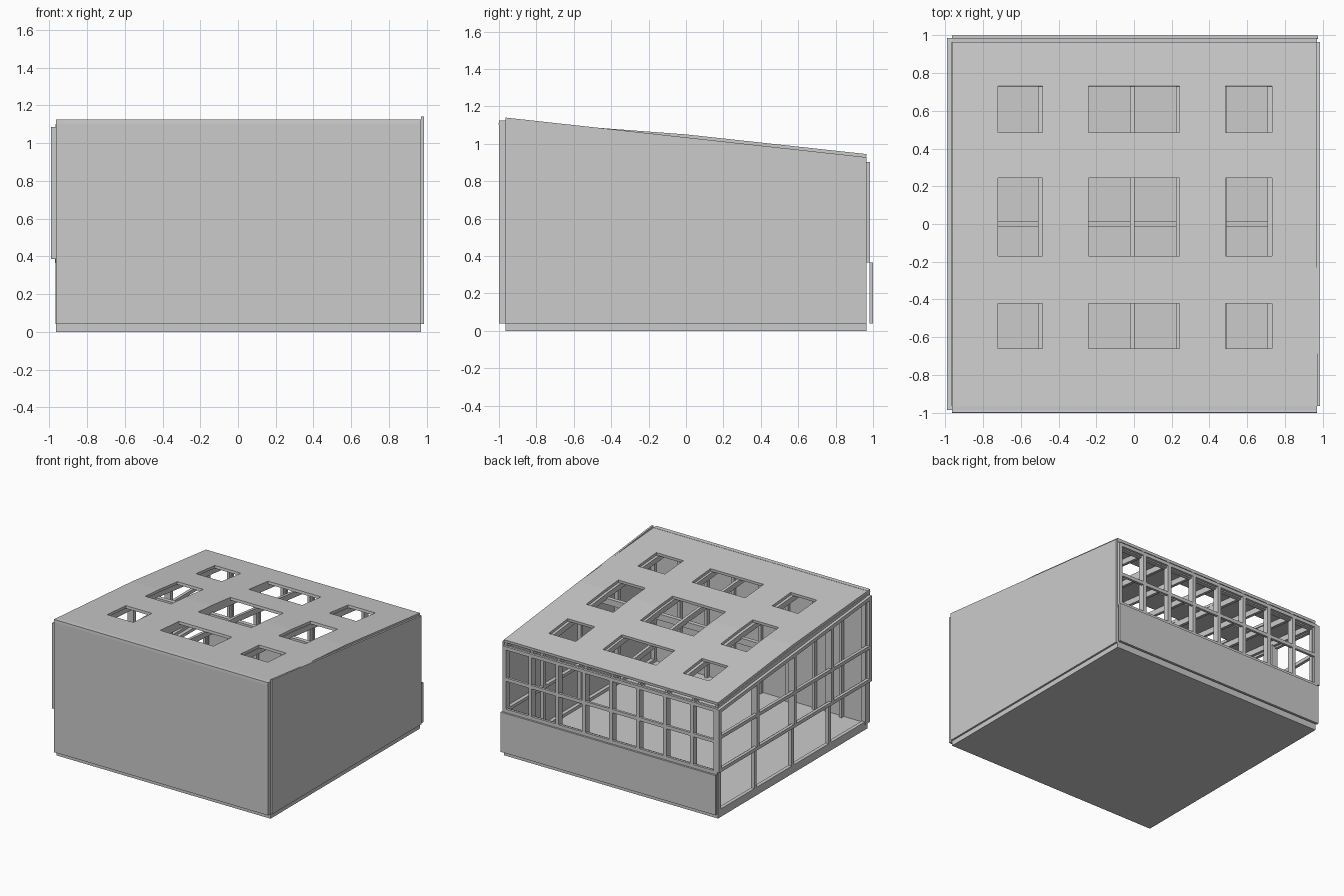
import bpy, bmesh

if "Cube" in bpy.data.objects:
    bpy.data.objects.remove(bpy.data.objects["Cube"])

def roof_z(y):
    # top surface of the roof, slightly bent at the middle
    return 1.05 - 0.075 * -(-y) if y < 0 else 1.05 - 0.109 * y

def make(name, bm):
    bmesh.ops.recalc_face_normals(bm, faces=bm.faces)
    me = bpy.data.meshes.new(name)
    bm.to_mesh(me)
    bm.free()
    ob = bpy.data.objects.new(name, me)
    bpy.context.collection.objects.link(ob)
    return ob

def side_prism(bm, pts, x0, x1):
    # extrude a (y, z) profile along x
    f = bm.faces.new([bm.verts.new((x0, y, z)) for y, z in pts])
    r = bmesh.ops.extrude_face_region(bm, geom=[f])
    vs = [g for g in r["geom"] if isinstance(g, bmesh.types.BMVert)]
    bmesh.ops.translate(bm, verts=vs, vec=(x1 - x0, 0, 0))

def box(bm, x0, x1, y0, y1, z0, z1):
    side_prism(bm, [(y0, z0), (y1, z0), (y1, z1), (y0, z1)], x0, x1)

def box_object(name, *dims):
    bm = bmesh.new()
    box(bm, *dims)
    return make(name, bm)

T = 0.022                     # roof thickness
RX = [max(-0.955, min(0.955, -0.01 + 0.2435 * k)) for k in range(-4, 5)]
SY = [-0.948, -0.48, 0.0, 0.48, 0.948]

# Floor and solid walls
box_object("floor", -0.965, 0.97, -0.965, 0.965, 0, 0.04)
box_object("front_wall", -0.965, 0.97, -1, -0.965, 0.04, 1.124)
box_object("back_low_wall", -0.965, 0.975, 0.98, 1, 0.04, 0.365)
bm = bmesh.new()
side_prism(bm, [(-0.965, 0.04), (0.965, 0.04), (0.965, 0.928), (-0.965, 1.14)], 0.97, 0.985)
make("right_wall", bm)

# Roof sheet with nine skylight openings
xs = [-0.965, -0.72, -0.485, -0.24, 0.24, 0.485, 0.73, 0.97]
ys = [-1, -0.66, -0.42, -0.17, 0, 0.245, 0.485, 0.73, 0.965]
bm = bmesh.new()
grid = [[bm.verts.new((x, y, roof_z(y))) for y in ys] for x in xs]
for i in range(len(xs) - 1):
    for j in range(len(ys) - 1):
        if i in (1, 3, 5) and j in (1, 3, 4, 6):
            continue
        bm.faces.new([grid[i][j], grid[i + 1][j], grid[i + 1][j + 1], grid[i][j + 1]])
roof = make("roof", bm)
sol = roof.modifiers.new("thickness", "SOLIDIFY")
sol.thickness = T
sol.offset = -1

# Rafters and the cross beam
bm = bmesh.new()
for x in RX:
    top = [(y, roof_z(y) - T) for y in (-0.965, 0, 0.965)]
    side_prism(bm, top + [(y, z - 0.045) for y, z in reversed(top)], x - 0.012, x + 0.012)
box(bm, -0.965, 0.97, -0.017, 0.017, 0.94, 0.99)
make("rafters", bm)

# Studs and rails of the back, front, left and right framing
bm = bmesh.new()
for x in RX:
    box(bm, x - 0.012, x + 0.012, 0.93, 0.965, 0.04, 0.89)
    box(bm, x - 0.012, x + 0.012, -0.965, -0.935, 0.04, 1.06)
for z in (0.04, 0.35, 0.865):
    box(bm, -0.965, 0.97, 0.93, 0.965, z, z + 0.025)
make("end_frames", bm)
for name, x0, x1 in (("left_frame", -0.965, -0.935), ("right_frame", 0.94, 0.97)):
    bm = bmesh.new()
    for y in SY:
        box(bm, x0, x1, y - 0.015, y + 0.015, 0.04, roof_z(y) - 0.06)
    for z in (0.04, 0.365):
        box(bm, x0, x1, -0.965, 0.965, z, z + 0.025)
    make(name, bm)

# Left window frame with a sloping head
def head(y):
    return 0.992 - 0.094 * y
bm = bmesh.new()
for z in (0.385, 0.655):
    box(bm, -0.99, -0.965, -0.985, 0.985, z, z + 0.028)
side_prism(bm, [(-0.985, head(-0.985) - 0.03), (0.985, head(0.985) - 0.03),
                (0.985, head(0.985)), (-0.985, head(-0.985))], -0.99, -0.965)
for y in [-0.97] + SY[1:4] + [0.97]:
    box(bm, -0.99, -0.965, y - 0.015, y + 0.015, 0.385, head(y) - 0.01)
make("left_windows", bm)

# Back window frame
bm = bmesh.new()
for z in (0.365, 0.62, 0.875):
    box(bm, -0.965, 0.97, 0.965, 0.985, z, z + 0.028)
for x in RX:
    box(bm, x - 0.015, x + 0.015, 0.965, 0.985, 0.365, 0.9)
make("back_windows", bm)
